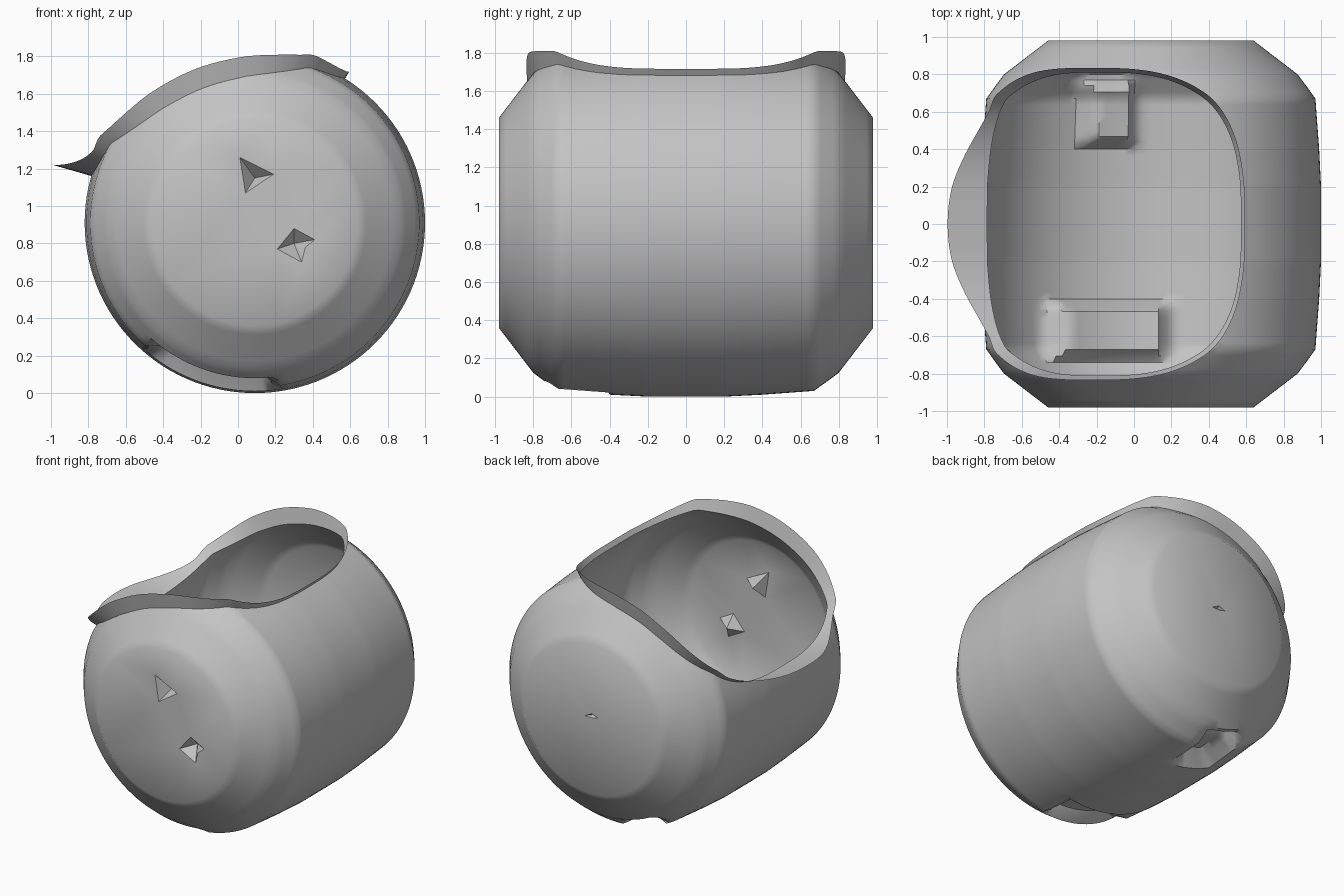
import bpy, bmesh, math
from mathutils import Vector

if "Cube" in bpy.data.objects:
    bpy.data.objects.remove(bpy.data.objects["Cube"])

CX, CZ = 0.09, 0.91                  # barrel axis, running along y
SEGMENTS = 120
MID, HALF, DEPTH = 111, 53, 0.81     # opening: middle angle, half angle, half depth
PROFILE = [(0, 0.91), (0.2, 0.91), (0.4, 0.90), (0.67, 0.88), (0.74, 0.83),
           (0.80, 0.785), (0.98, 0.55)]   # distance along the axis, radius
# x range, y range, of the two hollows pressed into the underside
HOLLOWS = [(-0.48, 0.20, -0.73, -0.40), (-0.31, 0.01, 0.40, 0.78)]


def clamp(t):
    return max(0.0, min(1.0, t))


def radius(y):
    y = abs(y)
    for (y0, r0), (y1, r1) in zip(PROFILE, PROFILE[1:]):
        if y <= y1:
            return r0 + (r1 - r0) * (y - y0) / (y1 - y0)
    return PROFILE[-1][1]


def surface(angle, y):
    a = math.radians(angle)
    r = radius(y)
    x = CX + r * math.cos(a)
    if math.sin(a) < 0:
        for x0, x1, y0, y1 in HOLLOWS:
            edge = min(x - x0, x1 - x, y - y0, y1 - y)
            r -= 0.12 * clamp(edge / 0.06)
    return Vector((CX + r * math.cos(a), y, CZ + r * math.sin(a)))


def opening(angle, y):
    return abs((angle - MID) / HALF) ** 3 + abs(y / DEPTH) ** 3


def fill_cap(bm, ring, y, dents):
    """Flat end with small pointed dents pushed inwards."""
    def loop(verts):
        edges = []
        for a, b in zip(verts, verts[1:] + verts[:1]):
            edges.append(bm.edges.get((a, b)) or bm.edges.new((a, b)))
        return edges

    edges = loop(ring)
    for outline, apex, depth in dents:
        rim = [bm.verts.new((x, y, z)) for x, z in outline]
        edges += loop(rim)
        tip = bm.verts.new((apex[0], y - math.copysign(depth, y), apex[1]))
        for a, b in zip(rim, rim[1:] + rim[:1]):
            bm.faces.new((a, b, tip))
    bmesh.ops.triangle_fill(bm, edges=edges, use_beauty=True,
                            normal=(0, math.copysign(1, y), 0))


bm = bmesh.new()

# Barrel wall
half = []
for (y0, _), (y1, _) in zip(PROFILE, PROFILE[1:]):
    steps = max(2, round((y1 - y0) / 0.035))
    half += [y0 + (y1 - y0) * i / steps for i in range(steps)]
half.append(PROFILE[-1][0])
rows = [-y for y in reversed(half[1:])] + half
param, grid = {}, []
for y in rows:
    ring = []
    for i in range(SEGMENTS):
        angle = 360 * i / SEGMENTS
        v = bm.verts.new(surface(angle, y))
        param[v] = (angle, y)
        ring.append(v)
    grid.append(ring)
for j in range(len(rows) - 1):
    for i in range(SEGMENTS):
        k = (i + 1) % SEGMENTS
        middle = (360 * (i + 0.5) / SEGMENTS, (rows[j] + rows[j + 1]) / 2)
        if opening(*middle) > 1:
            bm.faces.new((grid[j][i], grid[j][k], grid[j + 1][k], grid[j + 1][i]))
for v in [v for v in bm.verts if not v.link_faces]:
    bm.verts.remove(v)

# Rounded opening: settle the cut border onto a smooth outline
border = [e for e in bm.edges if e.is_boundary
          and all(abs(v.co.y) < 0.97 for v in e.verts)]
for v in {v for e in border for v in e.verts}:
    angle, y = param[v]
    s = opening(angle, y) ** (-1 / 3)
    param[v] = (MID + (angle - MID) * s, y * s)
    v.co = surface(*param[v])

# Flared lip, longest at the spout on the low side
lip = {}
for v in {v for e in border for v in e.verts}:
    angle, y = param[v]
    u, w = (angle - MID) / HALF, y / DEPTH
    flare = 0.04 + 0.07 * w ** 4
    flare += 0.18 * clamp(u) ** 4 * clamp(1 - (y / 0.6) ** 2)
    a = math.radians(angle)
    out = Vector((math.cos(a), 0, math.sin(a))) * flare
    lip[v] = bm.verts.new(v.co + out + Vector((0, 0.025 * w ** 3, 0)))
for e in border:
    a, b = e.verts
    bm.faces.new((a, b, lip[b], lip[a]))

# Flat ends
front_dents = [
    ([(0.01, 1.26), (0.19, 1.17), (0.04, 1.07)], (0.09, 1.15), 0.08),
    ([(0.30, 0.88), (0.41, 0.82), (0.36, 0.78), (0.34, 0.70), (0.21, 0.77)],
     (0.30, 0.80), 0.08)]
back_dents = [([(0.03, 0.93), (0.08, 0.95), (0.14, 0.92), (0.08, 0.92)],
               (0.08, 0.93), 0.04)]
fill_cap(bm, grid[0], rows[0], front_dents)
fill_cap(bm, grid[-1], rows[-1], back_dents)
bmesh.ops.recalc_face_normals(bm, faces=bm.faces[:])

mesh = bpy.data.meshes.new("hollow_barrel")
bm.to_mesh(mesh)
bm.free()
barrel = bpy.data.objects.new("hollow_barrel", mesh)
bpy.context.collection.objects.link(barrel)

# Plain grey
grey = bpy.data.materials.new("plain_grey")
grey.use_nodes = True
colour = (0.55, 0.55, 0.55, 1)
grey.diffuse_color = colour
for node in grey.node_tree.nodes:
    if node.type == "BSDF_PRINCIPLED":
        node.inputs["Base Color"].default_value = colour
mesh.materials.append(grey)

bpy.context.view_layer.objects.active = barrel
barrel.select_set(True)
bpy.ops.object.shade_smooth_by_angle(angle=math.radians(42))
